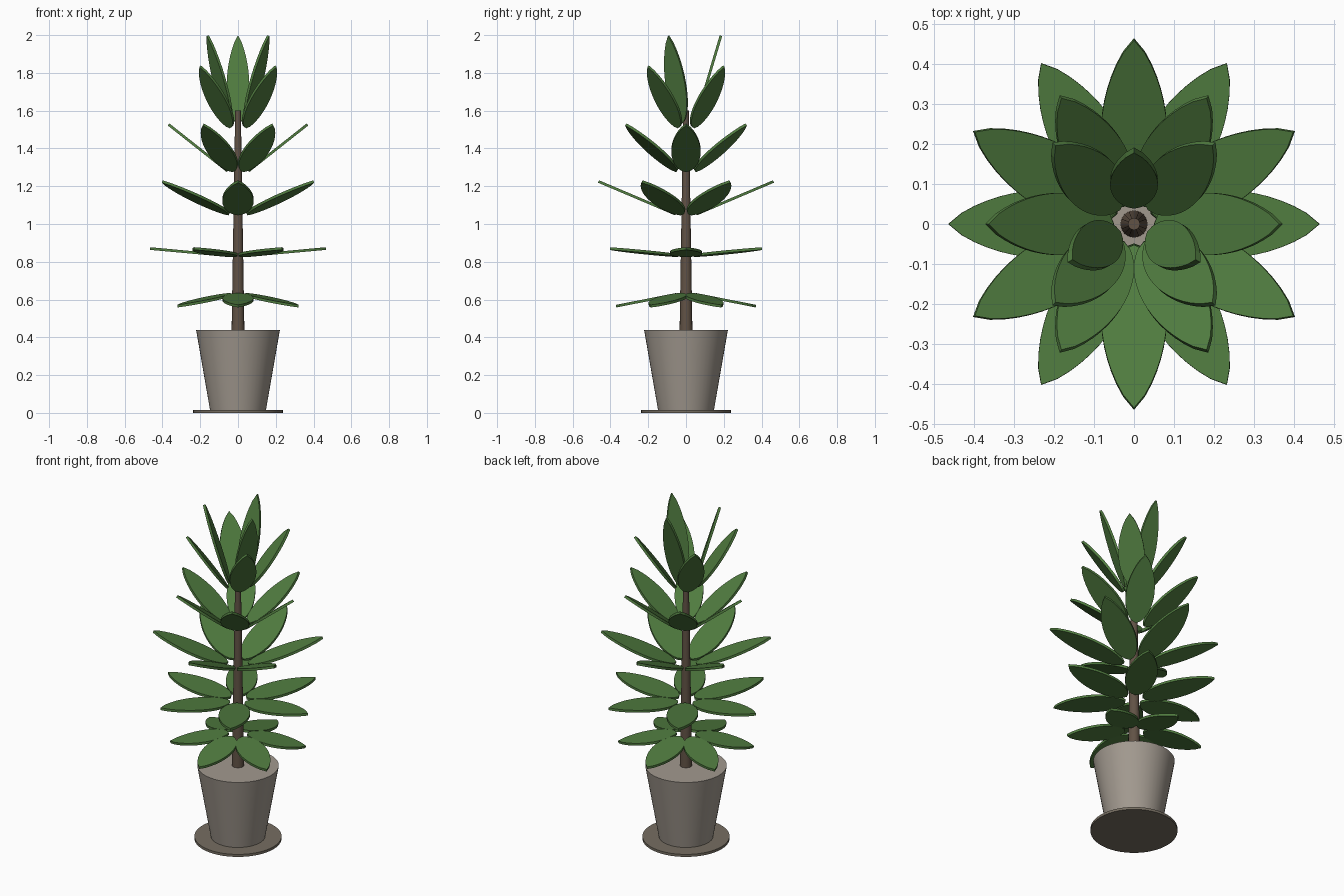
import bpy, bmesh
from math import radians
from mathutils import Vector, Matrix

if "Cube" in bpy.data.objects:
    bpy.data.objects.remove(bpy.data.objects["Cube"])


def material(name, rgb):
    m = bpy.data.materials.new(name)
    m.diffuse_color = (*rgb, 1)
    m.use_nodes = True
    m.node_tree.nodes["Principled BSDF"].inputs["Base Color"].default_value = m.diffuse_color
    return m


GREEN = material("leaf_green", (0.08, 0.20, 0.05))
CLAY = material("pot_grey", (0.36, 0.32, 0.275))
DARK = material("saucer_brown", (0.18, 0.155, 0.12))
BARK = material("bark", (0.12, 0.085, 0.06))


def tapered(name, r1, r2, z1, z2, sides, mat):
    bpy.ops.mesh.primitive_cone_add(vertices=sides, radius1=r1, radius2=r2,
                                    depth=z2 - z1, location=(0, 0, (z1 + z2) / 2))
    ob = bpy.context.object
    ob.name = name
    ob.data.materials.append(mat)
    bpy.ops.object.shade_smooth_by_angle(angle=radians(35))


def leaf(name, angle, base, tip, half_width, thick=0.014, steps=16):
    # flat pointed-oval plate from base (r, z) to tip (r, z), turned about z
    b = Vector((base[0], 0, base[1]))
    t = Vector((tip[0], 0, tip[1]))
    along = t - b
    side = Vector((0, 1, 0))
    normal = along.normalized().cross(side)
    edge = []
    for i in range(1, steps):
        u = (i / steps) ** 1.3
        edge.append((u, half_width * u ** 0.6 * (1 - u) ** 0.8 / 0.386))
    outline = [(0, 0)] + edge + [(1, 0)] + [(u, -w) for u, w in reversed(edge)]
    bm = bmesh.new()
    low, high = [[bm.verts.new(b + along * u + side * w + normal * s * thick / 2)
                  for u, w in outline] for s in (-1, 1)]
    bm.faces.new(low[::-1])
    bm.faces.new(high)
    n = len(outline)
    for i in range(n):
        j = (i + 1) % n
        bm.faces.new((low[i], low[j], high[j], high[i]))
    bmesh.ops.recalc_face_normals(bm, faces=bm.faces)
    bm.transform(Matrix.Rotation(radians(angle), 4, 'Z'))
    me = bpy.data.meshes.new(name)
    bm.to_mesh(me)
    bm.free()
    me.materials.append(GREEN)
    bpy.context.collection.objects.link(bpy.data.objects.new(name, me))


# pot, saucer and trunk
tapered("saucer", 0.237, 0.237, 0, 0.015, 48, DARK)
tapered("pot", 0.148, 0.222, 0.015, 0.44, 48, CLAY)
tapered("trunk", 0.034, 0.015, 0.43, 1.6, 16, BARK)

# leaf tiers: count, first angle, base (r, z), tip (r, z), half width
tiers = [
    (6, 30, (0.05, 0.628), (0.37, 0.565), 0.082),
    (6, 0, (0.05, 0.832), (0.465, 0.87), 0.085),
    (6, 30, (0.055, 1.052), (0.463, 1.225), 0.083),
    (6, 0, (0.055, 1.28), (0.368, 1.527), 0.078),
    (4, 45, (0.055, 1.51), (0.283, 1.835), 0.072),
    (3, 90, (0.045, 1.53), (0.185, 1.997), 0.06),
]
for k, (count, start, base, tip, width) in enumerate(tiers):
    for i in range(count):
        leaf(f"leaf_tier{k + 1}_{i + 1}", start + i * 360 / count, base, tip, width)
